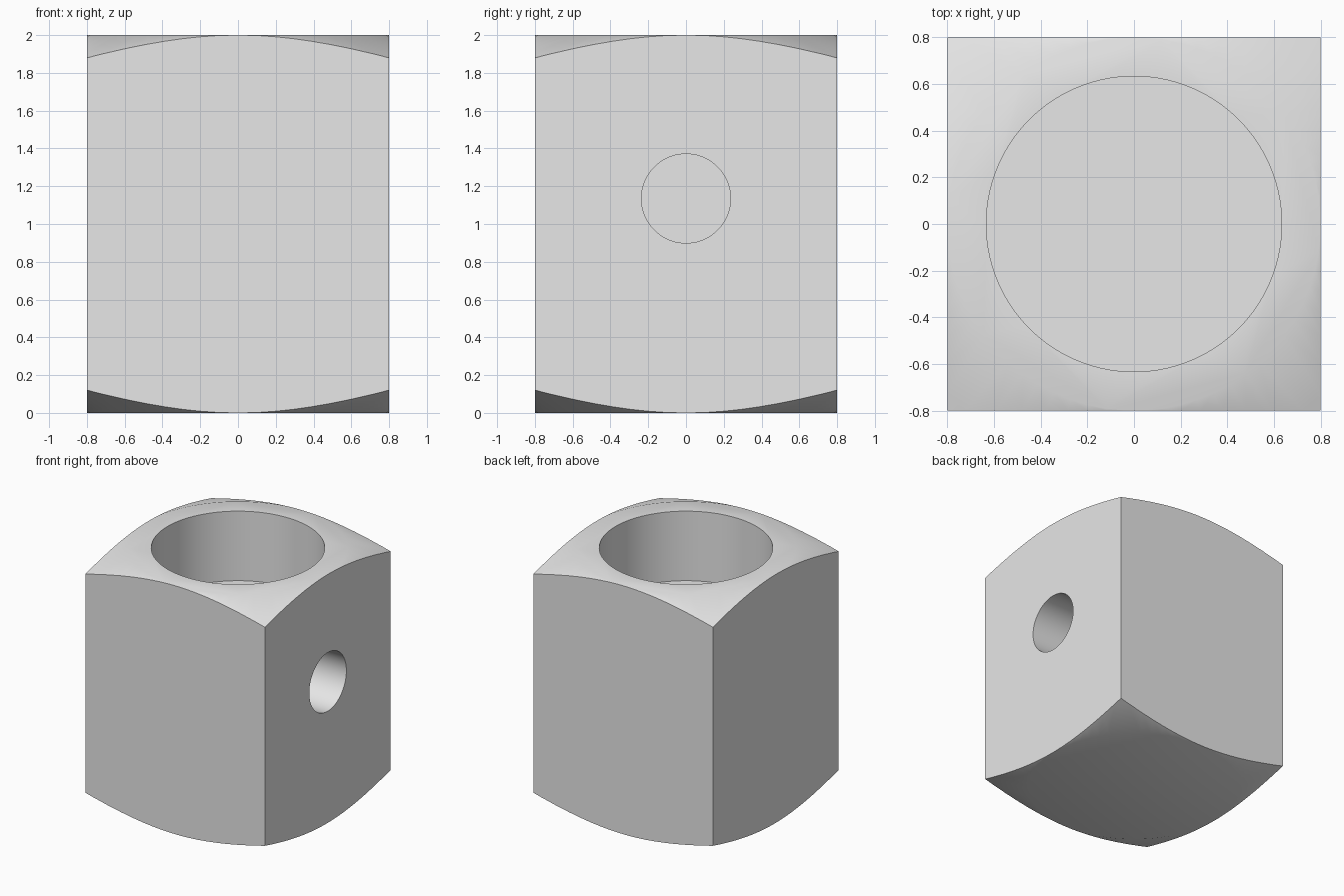
import bpy
import bmesh
import math
from mathutils import Matrix

if "Cube" in bpy.data.objects:
    bpy.data.objects.remove(bpy.data.objects["Cube"])

HALF, HEIGHT = 0.8, 2.0            # square section and overall height
SLOPE = 0.12 / (HALF * math.sqrt(2) - HALF)   # end chamfer, falls 0.12 at the corners
BORE_R, BORE_FLOOR = 0.633, 1.44   # blind bore in the top
HOLE_R, HOLE_Z, HOLE_DEPTH = 0.236, 1.135, 0.6   # blind hole in the +x side

grey = bpy.data.materials.new("plain grey")
grey.use_nodes = True
grey.diffuse_color = (0.8, 0.8, 0.8, 1)
grey.node_tree.nodes["Principled BSDF"].inputs["Base Color"].default_value = (0.8, 0.8, 0.8, 1)


def make_object(name, bm):
    bmesh.ops.recalc_face_normals(bm, faces=bm.faces)
    mesh = bpy.data.meshes.new(name)
    bm.to_mesh(mesh)
    bm.free()
    mesh.materials.append(grey)
    obj = bpy.data.objects.new(name, mesh)
    bpy.context.collection.objects.link(obj)
    return obj


def lathe(name, profile, sides, matrix=Matrix()):
    """Closed solid of revolution about z from (radius, height) points."""
    bm = bmesh.new()
    rings = []
    for r, z in profile:
        angles = [2 * math.pi * (i + 0.5) / sides for i in range(sides)]
        rings.append([bm.verts.new((r * math.cos(a), r * math.sin(a), z)) for a in angles])
    for low, high in zip(rings, rings[1:]):
        for i in range(sides):
            j = (i + 1) % sides
            bm.faces.new((low[i], low[j], high[j], high[i]))
    bm.faces.new(rings[0][::-1])
    bm.faces.new(rings[-1])
    bm.transform(matrix)
    return make_object(name, bm)


# Square bar
bm = bmesh.new()
bmesh.ops.create_cube(bm, size=1, matrix=Matrix.Translation((0, 0, HEIGHT / 2))
                      @ Matrix.Diagonal((2 * HALF, 2 * HALF, HEIGHT + 0.2, 1)))
block = make_object("bored_block", bm)

# Turned envelope that gives both ends their conical corner chamfers
outer = 1.3
drop = (outer - HALF) * SLOPE
envelope = lathe("chamfer_envelope",
                 [(HALF, 0), (outer, drop), (outer, HEIGHT - drop), (HALF, HEIGHT)], 64)

# Bore and side hole cutters
bore = lathe("bore_cutter", [(BORE_R, BORE_FLOOR), (BORE_R, HEIGHT + 0.3)], 96)
side_hole = lathe("side_hole_cutter", [(HOLE_R, 0), (HOLE_R, HOLE_DEPTH + 0.3)], 64,
                  Matrix.Translation((HALF - HOLE_DEPTH, 0, HOLE_Z))
                  @ Matrix.Rotation(math.pi / 2, 4, 'Y'))

# Cut the block, then discard the cutters
bpy.ops.object.select_all(action='DESELECT')
bpy.context.view_layer.objects.active = block
block.select_set(True)
for cutter, operation in ((envelope, 'INTERSECT'), (bore, 'DIFFERENCE'), (side_hole, 'DIFFERENCE')):
    mod = block.modifiers.new(cutter.name, 'BOOLEAN')
    mod.object, mod.operation, mod.solver = cutter, operation, 'EXACT'
    bpy.ops.object.modifier_apply(modifier=mod.name)
    bpy.data.objects.remove(cutter)

bpy.ops.object.shade_smooth_by_angle(angle=math.radians(30))
